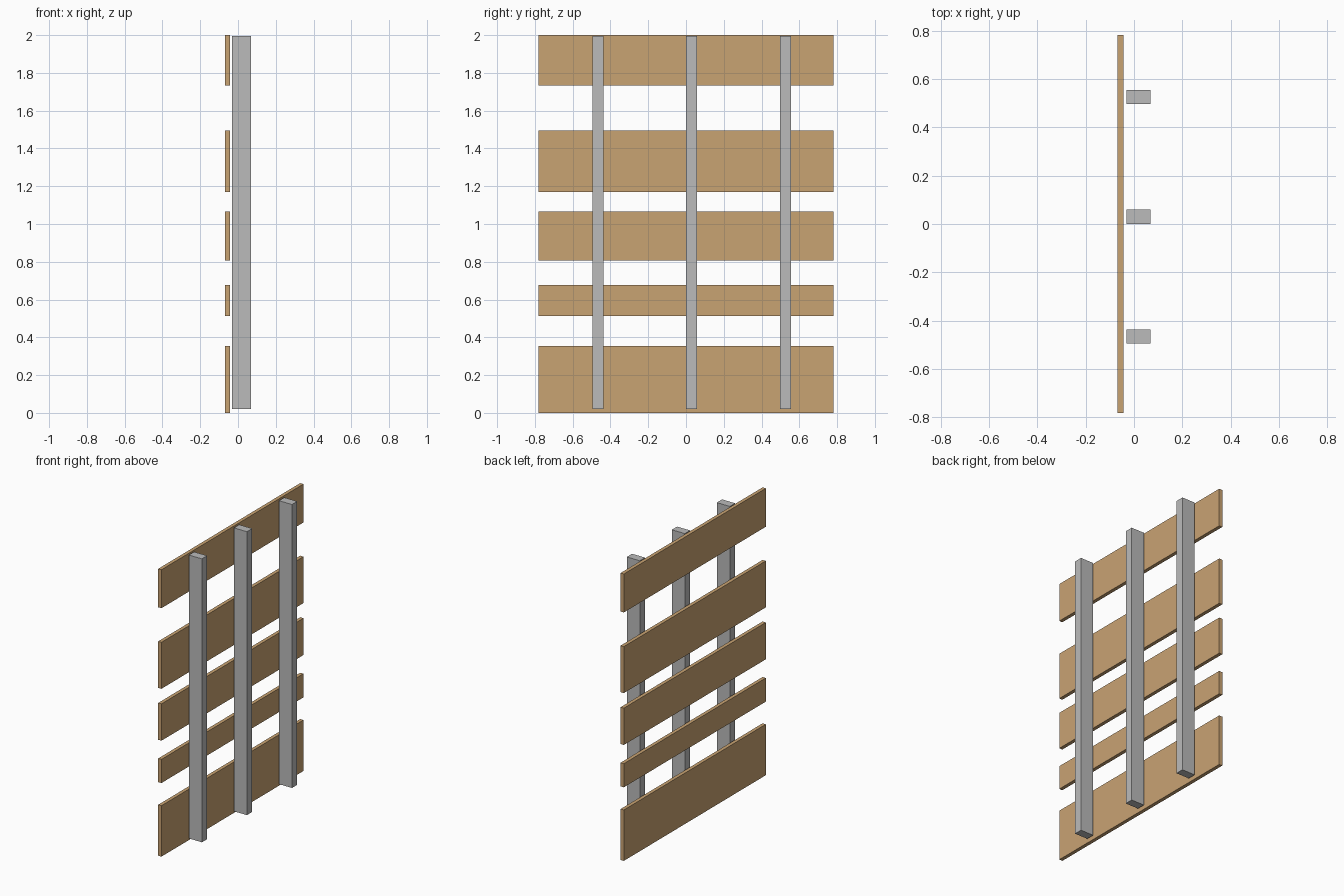
import bpy
import bmesh

if "Cube" in bpy.data.objects:
    bpy.data.objects.remove(bpy.data.objects["Cube"])


def material(name, rgb):
    m = bpy.data.materials.new(name)
    m.diffuse_color = (*rgb, 1.0)
    m.use_nodes = True
    m.node_tree.nodes["Principled BSDF"].inputs["Base Color"].default_value = m.diffuse_color
    return m


def box(name, xs, ys, zs, mat):
    """Axis-aligned box from its limits on each axis."""
    bm = bmesh.new()
    bmesh.ops.create_cube(bm, size=1.0)
    for v in bm.verts:
        for i, (lo, hi) in enumerate((xs, ys, zs)):
            v.co[i] = lo if v.co[i] < 0 else hi
    mesh = bpy.data.meshes.new(name)
    bm.to_mesh(mesh)
    bm.free()
    mesh.materials.append(mat)
    obj = bpy.data.objects.new(name, mesh)
    bpy.context.collection.objects.link(obj)
    return obj


wood = material("tan wood", (0.584, 0.366, 0.171))
metal = material("light grey", (0.497, 0.497, 0.497))

# Horizontal planks, bottom to top
planks = [(0.0, 0.355), (0.513, 0.678), (0.808, 1.065), (1.17, 1.494), (1.732, 2.0)]
for i, zs in enumerate(planks, 1):
    box(f"plank_{i}", (-0.068, -0.043), (-0.782, 0.782), zs, wood)

# Upright posts, standing slightly clear of the planks
for i, y in enumerate((-0.495, 0.001, 0.497), 1):
    box(f"post_{i}", (-0.032, 0.068), (y, y + 0.058), (0.02, 1.996), metal)
